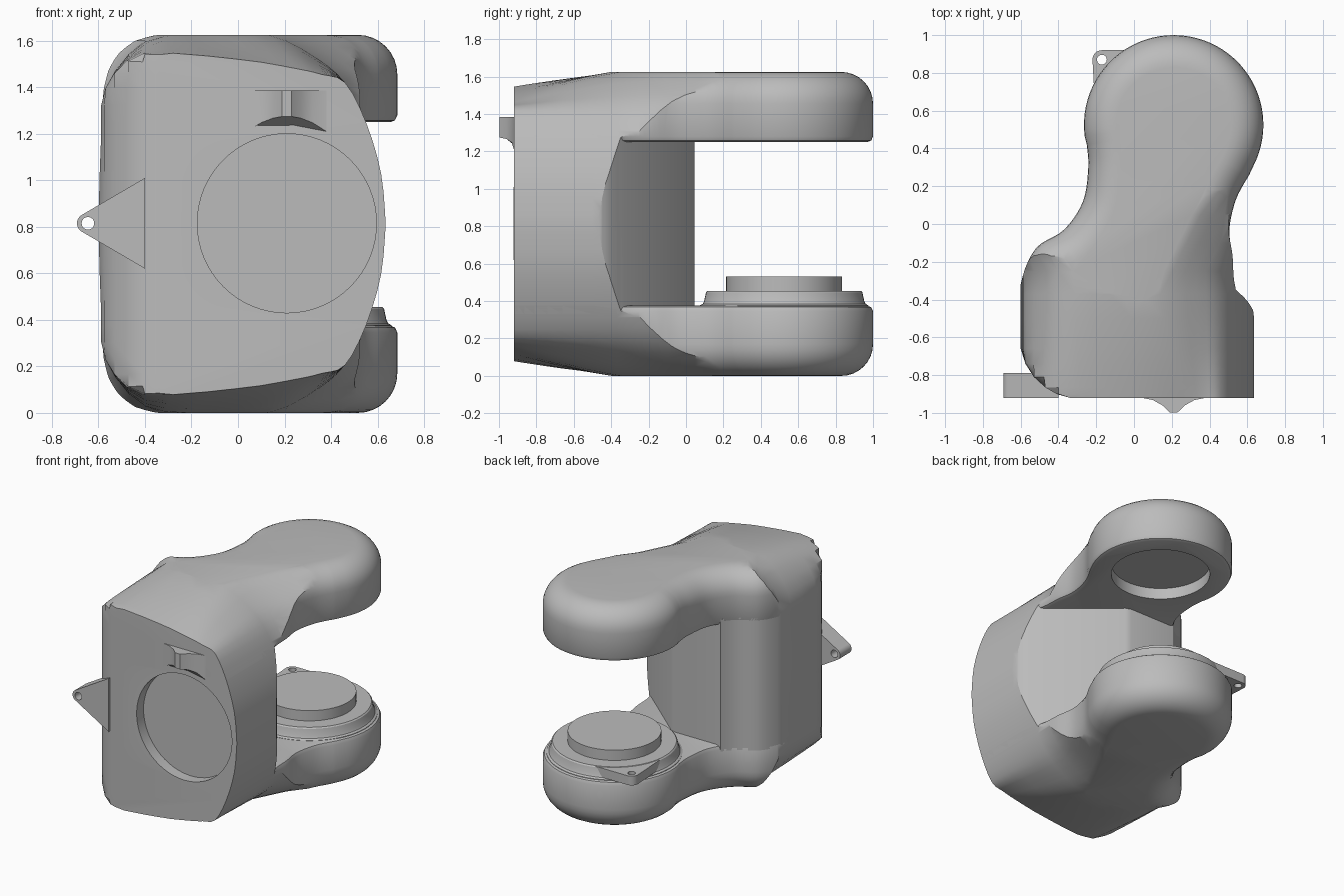
import bpy, bmesh
from math import sin, cos, pi, radians
from mathutils import Vector

if "Cube" in bpy.data.objects:
    bpy.data.objects.remove(bpy.data.objects["Cube"])

H = 1.625                 # overall height
CX, CY, R = 0.21, 0.525, 0.475   # centre and radius of the arm ends

grey = bpy.data.materials.new("plain_grey")
grey.use_nodes = True
grey.diffuse_color = (0.5, 0.5, 0.5, 1)
grey.node_tree.nodes["Principled BSDF"].inputs["Base Color"].default_value = (0.5, 0.5, 0.5, 1)


def loft(name, rings):
    """Skin a stack of closed rings and cap both ends."""
    bm = bmesh.new()
    loops = [[bm.verts.new(p) for p in ring] for ring in rings]
    n = len(loops[0])
    for a, b in zip(loops, loops[1:]):
        for i in range(n):
            bm.faces.new((a[i], a[(i + 1) % n], b[(i + 1) % n], b[i]))
    bm.faces.new(loops[0][::-1])
    bm.faces.new(loops[-1])
    bmesh.ops.recalc_face_normals(bm, faces=bm.faces)
    mesh = bpy.data.meshes.new(name)
    bm.to_mesh(mesh)
    bm.free()
    mesh.materials.append(grey)
    ob = bpy.data.objects.new(name, mesh)
    bpy.context.collection.objects.link(ob)
    return ob


def circle(r, n=64, start=0, end=2 * pi):
    return [(r * cos(start + (end - start) * i / n), r * sin(start + (end - start) * i / n)) for i in range(n)]


def turned(name, profile):
    """Round part on the arm axis from (radius, height) pairs."""
    return loft(name, [[(CX + x, CY + y, z) for x, y in circle(r)] for r, z in profile])


def rod_y(name, x, z, r, y0, y1):
    return loft(name, [[(x + u, y, z + v) for u, v in circle(r)] for y in (y0, y1)])


def boolean(ob, cutter, op, keep=False):
    mod = ob.modifiers.new("cut", "BOOLEAN")
    mod.operation, mod.object, mod.solver = op, cutter, "EXACT"
    bpy.context.view_layer.objects.active = ob
    bpy.ops.object.modifier_apply(modifier=mod.name)
    if not keep:
        bpy.data.objects.remove(cutter)


def spline(pts, steps=5):
    """Smooth curve through the points."""
    p = [Vector(q) for q in [pts[0]] + pts + [pts[-1]]]
    out = []
    for a, b, c, d in zip(p, p[1:], p[2:], p[3:]):
        for i in range(steps):
            t = i / steps
            out.append(0.5 * (2 * b + (c - a) * t + (2 * a - 5 * b + 4 * c - d) * t * t
                              + (3 * b - a - 3 * c + d) * t ** 3))
    return out + [p[-1]]


def inset(poly, d):
    """Move a counter-clockwise outline inwards."""
    out = []
    for i, p in enumerate(poly):
        e1 = (p - poly[i - 1]).normalized()
        e2 = (poly[(i + 1) % len(poly)] - p).normalized()
        t = (e1 + e2).normalized()
        out.append(p + Vector((-t.y, t.x)) * d)
    return out


def interp(x, table):
    for (x0, v0), (x1, v1) in zip(table, table[1:]):
        if x <= x1:
            return v0 + (v1 - v0) * (x - x0) / (x1 - x0)
    return table[-1][1]


# Shell that limits every casting: front sections blended along y
front = [(-0.6, H / 2), (-0.59, 1.15), (-0.57, 1.395), (-0.4, 1.54), (0, 1.52), (0.25, 1.48),
         (0.36, 1.455), (0.46, 1.42), (0.55, 1.25), (0.615, 1.03), (0.635, H / 2)]
back = [(-0.6, H / 2), (-0.59, 1.15), (-0.57, 1.395), (-0.4, 1.6), (-0.14, 1.635), (0.13, 1.635),
        (0.33, 1.535), (0.46, 1.42), (0.55, 1.25), (0.615, 1.03), (0.635, H / 2)]
front, back = spline([Vector(p) for p in front], 3), spline([Vector(p) for p in back], 3)
corner = [(-0.92, -0.34), (-0.9, -0.41), (-0.865, -0.47), (-0.81, -0.53), (-0.74, -0.575), (-0.66, -0.61)]
spread = [(-0.25, 0), (0.05, 0.15), (0.4, 0.42), (1.1, 0.6)]
rings = []
for y in [c[0] for c in corner] + [-0.5, -0.37, -0.25, -0.1, 0.05, 0.22, 0.4, 1.1]:
    u = min(1, (y + 0.92) / 0.67)
    t = 1 - (1 - u) ** 1.4
    s = interp(y, spread) if y > -0.25 else 0
    half = []
    for a, b in zip(front, back):
        p = a.lerp(b, t)
        half.append((max(p.x, interp(y, corner)) + (s if p.x > 0.05 else -s), p.y))
    rings.append([(x, y, z) for x, z in half] + [(x, y, H - z) for x, z in half[-2:0:-1]])
shell = loft("shell_helper", rings)
shell.hide_render = True

# Plan outlines shared by the arms and the spine
left = spline([(-0.25, 0.42), (-0.242, 0.3), (-0.27, 0.12), (-0.37, -0.03), (-0.52, -0.13),
               (-0.6, -0.32), (-0.62, -0.6), (-0.62, -1.1)])
right = spline([(0.62, -1.1), (0.6, -0.6), (0.56, -0.42), (0.53, -0.3), (0.522, -0.17),
                (0.505, -0.03), (0.54, 0.13), (0.61, 0.26)])
head = [Vector((CX + x, CY + y)) for x, y in circle(R, 48, radians(-32), radians(192))][1:]
arm_plan = right + head + left
body_side = spline([(0.637, -1.1), (0.637, -0.55), (0.615, -0.43), (0.53, -0.34)])
spine_plan = body_side + [Vector((0.1, 0.03)), Vector((0.06, 0.045)), Vector((-0.31, 0.045))] \
    + [p for p in left if p.y < 0.03]

# Arms: rounded outer rim, small rounding on the inner rim
rim = [(0.03, 1.25), (0.01, 1.258), (0, 1.28)]
rim += [(0.17 * (1 - cos(a * pi / 16)), 1.455 + 0.17 * sin(a * pi / 16)) for a in range(9)]
for name, flip in (("upper_arm", False), ("lower_arm", True)):
    arm = loft(name, [[(p.x, p.y, H - z if flip else z) for p in inset(arm_plan, d)] for d, z in rim])
    boolean(arm, shell, "INTERSECT", True)
    if not flip:
        boolean(arm, turned("socket_cutter", [(0.327, 1.2), (0.327, 1.33)]), "DIFFERENCE")

# Spine joining the arms, with the round recess in its front
spine = loft("spine", [[(p.x, p.y, z) for p in spine_plan] for z in (0.33, H - 0.33)])
boolean(spine, shell, "INTERSECT")
boolean(spine, rod_y("recess_cutter", CX, 0.815, 0.385, -1.1, -0.84), "DIFFERENCE")

# Bearing pad and disc on the lower arm
turned("bearing_pad", [(0.45, 0.36), (0.45, 0.377), (0.435, 0.385), (0.428, 0.4), (0.418, 0.447), (0.41, 0.455)])
turned("bearing_disc", [(0.31, 0.44), (0.31, 0.53)])

# Ear beside the bearing pad
tip = [(-0.17 + x, 0.87 + y) for x, y in circle(0.05, 16, radians(90), radians(195))]
ear_plan = [(0.1, 0.92)] + tip + [(-0.205, 0.6), (0.1, 0.6)]
ear = loft("pad_ear", [[(x, y, z) for x, y in ear_plan] for z in (0.385, 0.452)])
hole = [(-0.17 + x, 0.87 + y) for x, y in circle(0.026, 24)]
boolean(ear, loft("ear_cutter", [[(x, y, z) for x, y in hole] for z in (0.3, 0.5)]), "DIFFERENCE")

# Side lug with its hole
tip = [(-0.65 + x, 0.815 + z) for x, z in circle(0.042, 20, radians(120), radians(240))]
lug_plan = [(-0.4, 1.01)] + tip + [(-0.4, 0.62)]
lug = loft("side_lug", [[(x, y, z) for x, z in lug_plan] for y in (-0.921, -0.79)])
boolean(lug, rod_y("lug_cutter", -0.645, 0.815, 0.027, -1, -0.7), "DIFFERENCE")

# Pinched stop above the front recess
bell = [(-0.17, 0), (-0.11, 0.012), (-0.06, 0.04), (-0.02, 0.078), (0.02, 0.078), (0.06, 0.04), (0.11, 0.012), (0.17, 0)]
bell = [(-0.17, -0.03)] + bell + [(0.17, -0.03)]
loft("front_stop", [[(CX + x, -0.92 - d, 1.21 + 0.065 * (1 - (x / 0.17) ** 2)) for x, d in bell],
                    [(CX + x, -0.92 - d, 1.385) for x, d in bell]])

# Smooth shading with crisp edges
for ob in bpy.context.scene.objects:
    ob.select_set(ob.type == "MESH")
bpy.ops.object.shade_smooth_by_angle(angle=radians(28))
